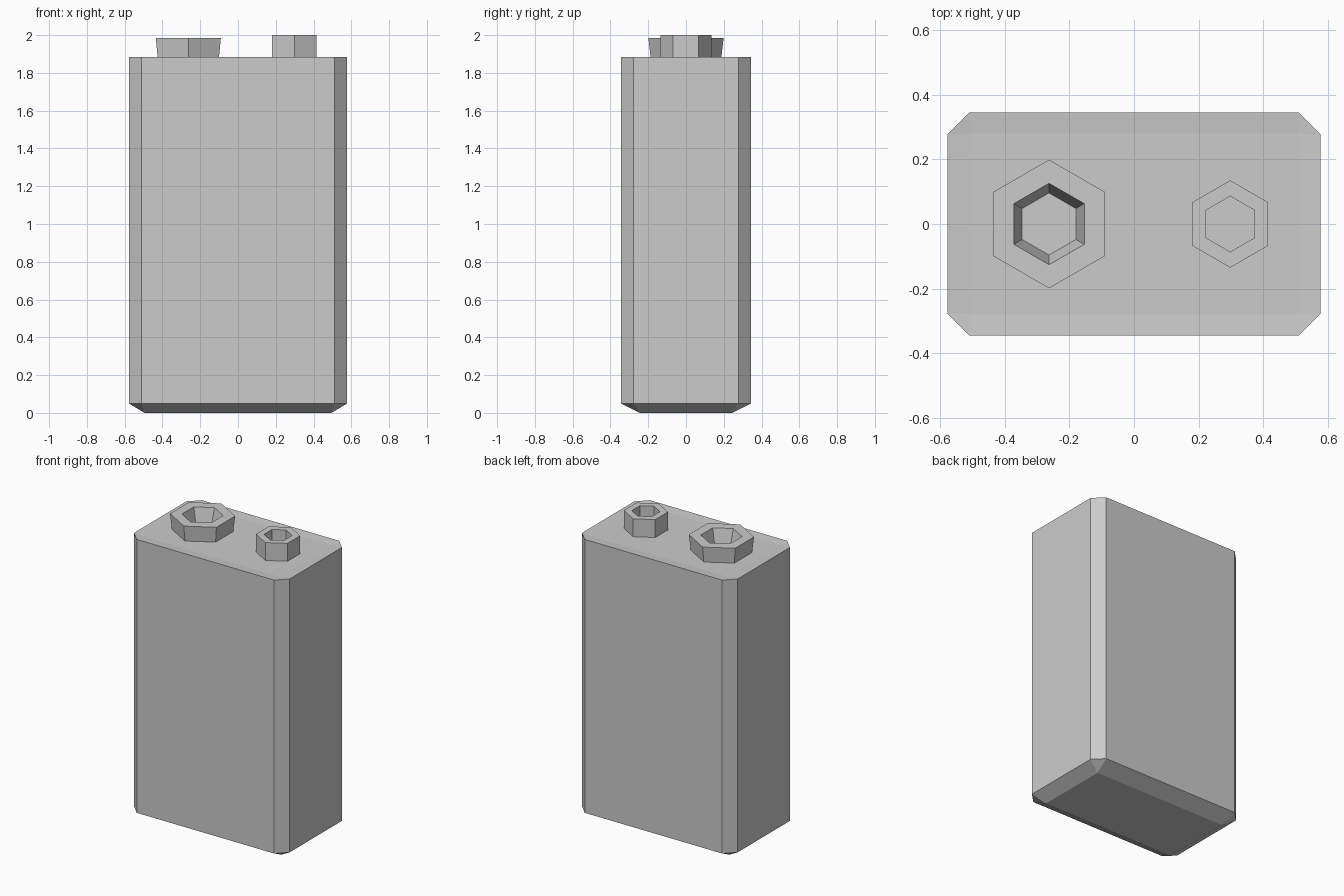
import bpy, bmesh
from math import cos, sin, pi

if "Cube" in bpy.data.objects:
    bpy.data.objects.remove(bpy.data.objects["Cube"])


def make_object(name, bm):
    bmesh.ops.recalc_face_normals(bm, faces=bm.faces)
    mesh = bpy.data.meshes.new(name)
    bm.to_mesh(mesh)
    bm.free()
    obj = bpy.data.objects.new(name, mesh)
    bpy.context.collection.objects.link(obj)
    return obj


def octagon(bm, x, y, cut, z):
    """Corner-cut rectangle; a zero cut collapses into a plain rectangle."""
    pts = [(x, y - cut), (x - cut, y), (cut - x, y), (-x, y - cut),
           (-x, cut - y), (cut - x, -y), (x - cut, -y), (x, cut - y)]
    return [bm.verts.new((px, py, z)) for px, py in pts]


def bridge(bm, a, b):
    n = len(a)
    for i in range(n):
        j = (i + 1) % n
        bm.faces.new((a[i], a[j], b[j], b[i]))


def build_body():
    bm = bmesh.new()
    rings = [octagon(bm, 0.495, 0.244, 0, 0),
             octagon(bm, 0.578, 0.345, 0.068, 0.05),
             octagon(bm, 0.578, 0.345, 0.068, 1.885),
             octagon(bm, 0.51, 0.278, 0, 1.88)]
    for a, b in zip(rings, rings[1:]):
        bridge(bm, a, b)
    bm.faces.new(rings[0])
    bm.faces.new(rings[-1])
    bmesh.ops.remove_doubles(bm, verts=bm.verts, dist=0.0001)
    return make_object("battery_body", bm)


def build_terminal(name, x, profile):
    """Hollow six-sided contact swept from a (radius, z) profile."""
    bm = bmesh.new()
    rings = [[bm.verts.new((r * sin(k * pi / 3), r * cos(k * pi / 3), z))
              for k in range(6)] for r, z in profile]
    for a, b in zip(rings, rings[1:]):
        bridge(bm, a, b)
    obj = make_object(name, bm)
    obj.location.x = x
    return obj


# Case with cut corners, tapered foot and slightly dished top
build_body()

# Wide flared socket and narrow straight stud
build_terminal("socket_terminal", -0.263,
               [(0.187, 1.88), (0.199, 1.985), (0.126, 1.985), (0.096, 1.88)])
build_terminal("stud_terminal", 0.298,
               [(0.135, 1.88), (0.135, 2.0), (0.086, 2.0), (0.086, 1.88)])
